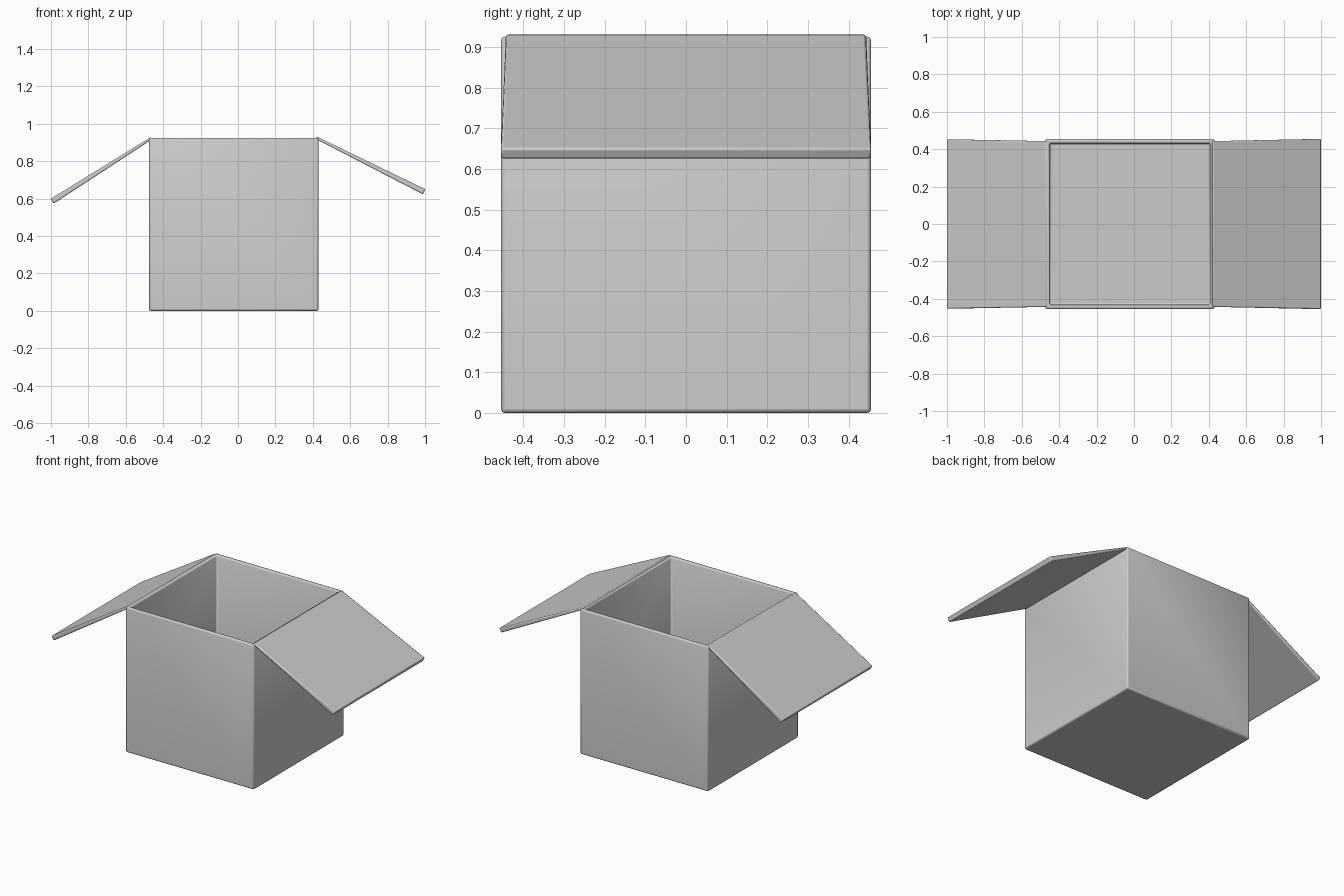
import bpy, bmesh
from mathutils import Vector

if "Cube" in bpy.data.objects:
    bpy.data.objects.remove(bpy.data.objects["Cube"])


def finish(name, bm, bevel, wall=0):
    bmesh.ops.recalc_face_normals(bm, faces=bm.faces)
    me = bpy.data.meshes.new(name)
    bm.to_mesh(me)
    bm.free()
    ob = bpy.data.objects.new(name, me)
    bpy.context.collection.objects.link(ob)
    if wall:
        s = ob.modifiers.new("wall", 'SOLIDIFY')
        s.thickness = wall
        s.offset = -1
        s.use_even_offset = True
    b = ob.modifiers.new("bevel", 'BEVEL')
    b.width = bevel
    b.segments = 2
    b.limit_method = 'ANGLE'
    bpy.context.view_layer.objects.active = ob
    ob.select_set(True)
    bpy.ops.object.shade_smooth_by_angle()
    ob.select_set(False)
    return ob


# Open box: four walls and a floor with real thickness
X0, X1, Y, H = -0.475, 0.43, 0.455, 0.925
bm = bmesh.new()
bmesh.ops.create_cube(bm, size=1)
for v in bm.verts:
    v.co = ((X0 if v.co.x < 0 else X1), (-Y if v.co.y < 0 else Y), (0 if v.co.z < 0 else H))
bm.normal_update()
top = [f for f in bm.faces if f.normal.z > 0.5]
bmesh.ops.delete(bm, geom=top, context='FACES_ONLY')
finish("box_body", bm, 0.009, 0.024)


# Folded-down flap: slab that thickens and widens slightly from hinge to tip
def flap(name, hinge, tip, y_hinge, y_tip, t_hinge=0.014, t_tip=0.03):
    h, t = Vector(hinge), Vector(tip)
    d = (t - h).normalized()
    n = Vector((-d.y, d.x))
    bm = bmesh.new()
    bmesh.ops.create_cube(bm, size=1)
    for v in bm.verts:
        far = v.co.x > 0
        p = (t if far else h) + n * v.co.z * (t_tip if far else t_hinge)
        w = 2 * (y_tip if far else y_hinge)
        v.co = (p.x, v.co.y * w, p.y)
    finish(name, bm, 0.006)


flap("left_flap", (X0 + 0.012, 0.923), (-0.994, 0.586), 0.443, 0.453)
flap("right_flap", (X1 - 0.012, 0.926), (0.995, 0.637), 0.443, 0.455)
